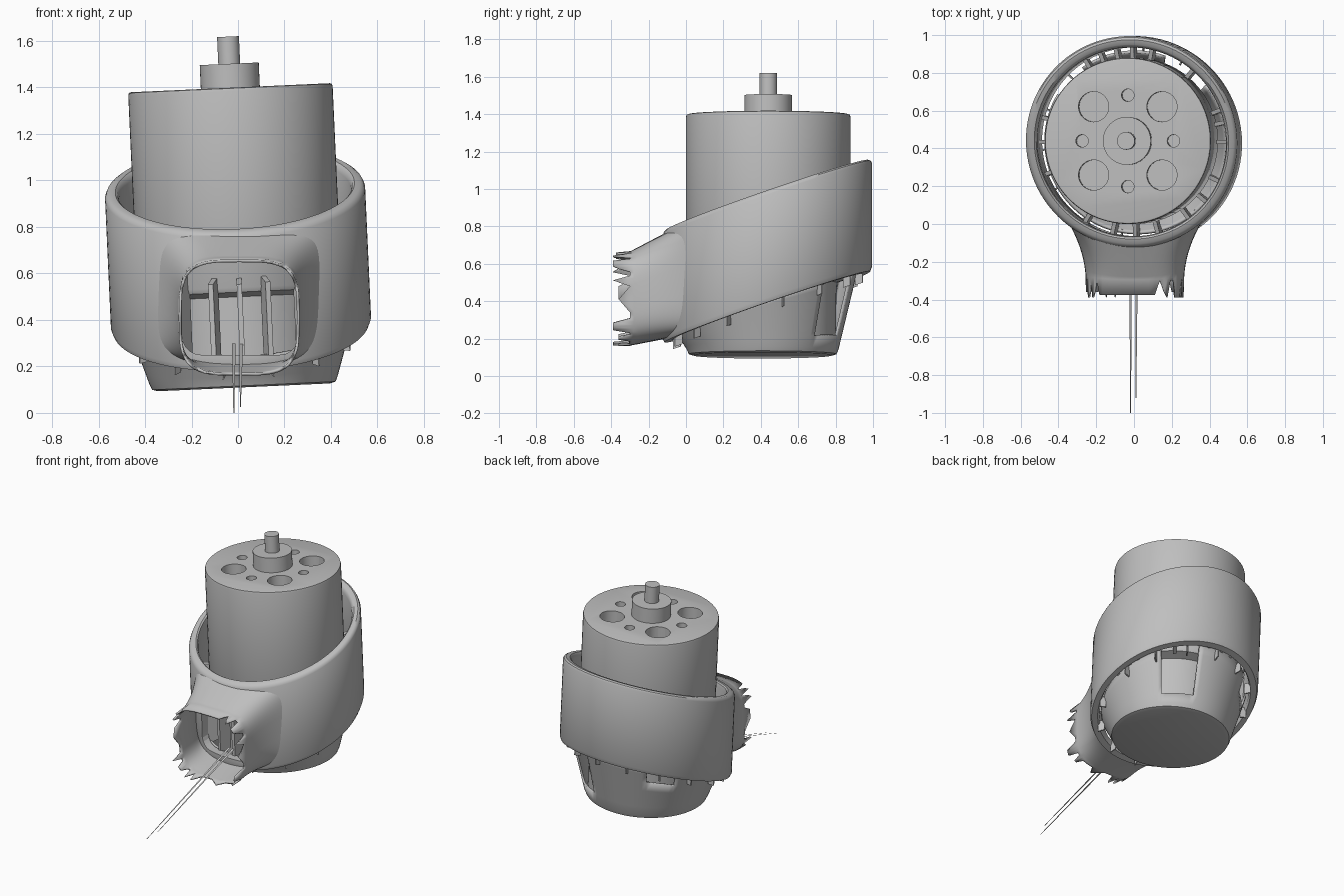
import bpy, bmesh, math, random
from mathutils import Matrix, Vector

random.seed(4)
if "Cube" in bpy.data.objects:
    bpy.data.objects.remove(bpy.data.objects["Cube"])

grey = bpy.data.materials.new("plain_grey")
grey.use_nodes = True
grey.diffuse_color = (0.52, 0.52, 0.52, 1)
grey.node_tree.nodes["Principled BSDF"].inputs["Base Color"].default_value = (0.52, 0.52, 0.52, 1)

# Shared frame of motor and holder: leans slightly to one side
FRAME = Matrix.Translation((0.025, 0.41, 0.12)) @ Matrix.Rotation(math.radians(-2.6), 4, 'Y')
SLOPE = 0.345


def activate(ob):
    bpy.ops.object.select_all(action='DESELECT')
    ob.select_set(True)
    bpy.context.view_layer.objects.active = ob


def finish(name, bm, matrix=None, smooth=True):
    bmesh.ops.recalc_face_normals(bm, faces=bm.faces[:])
    if matrix:
        bm.transform(matrix)
    mesh = bpy.data.meshes.new(name)
    bm.to_mesh(mesh)
    bm.free()
    ob = bpy.data.objects.new(name, mesh)
    bpy.context.collection.objects.link(ob)
    mesh.materials.append(grey)
    if smooth:
        activate(ob)
        bpy.ops.object.shade_smooth_by_angle(angle=math.radians(35))
    return ob


def skin(rows, wrap_rows=False, skip=None):
    """Quads between closed rows of points."""
    bm = bmesh.new()
    vs = [[bm.verts.new(p) for p in row] for row in rows]
    n = len(vs[0])
    for i in range(len(vs) if wrap_rows else len(vs) - 1):
        a, b = vs[i], vs[(i + 1) % len(vs)]
        for j in range(n):
            if not (skip and skip(i, j)):
                k = (j + 1) % n
                bm.faces.new((a[j], a[k], b[k], b[j]))
    return bm, vs


def lathe(name, profile, centre_y, segs=72):
    angles = [math.tau * j / segs for j in range(segs)]
    bm, vs = skin([[(r * math.cos(a), centre_y + r * math.sin(a), z) for a in angles]
                   for r, z in profile])
    bm.faces.new(vs[0])
    bm.faces.new(vs[-1])
    return finish(name, bm, FRAME)


def modify(ob, kind, **settings):
    mod = ob.modifiers.new(kind, kind)
    for key, value in settings.items():
        setattr(mod, key, value)
    activate(ob)
    bpy.ops.object.modifier_apply(modifier=mod.name)


def cut(ob, cutter):
    modify(ob, 'BOOLEAN', object=cutter, operation='DIFFERENCE', solver='EXACT')
    bpy.data.objects.remove(cutter)


# Motor body, hub and shaft
MY = 0.03
motor = lathe("motor_body", [(0.36, 0.03), (0.365, 0.38), (0.43, 0.40), (0.44, 0.42),
                             (0.44, 1.265), (0.437, 1.277), (0.428, 1.28)], MY)
lathe("motor_hub", [(0.127, 1.26), (0.127, 1.383)], MY, 48)
lathe("motor_shaft", [(0.047, 1.37), (0.047, 1.5)], MY, 32)

# Mounting holes in the motor face
bm = bmesh.new()
for k in range(4):
    for angle, dist, radius, depth in ((45, 0.256, 0.08, 0.1), (0, 0.242, 0.033, 0.12)):
        a = math.radians(angle + 90 * k)
        pos = Matrix.Translation((dist * math.cos(a), MY + dist * math.sin(a), 1.3))
        bmesh.ops.create_cone(bm, cap_ends=True, segments=32, radius1=radius,
                              radius2=radius, depth=2 * depth, matrix=pos)
cut(motor, finish("hole_cutter", bm, FRAME, False))
activate(motor)
bpy.ops.object.shade_smooth_by_angle(angle=math.radians(35))

# Slanted collar around the motor
SEGS = 96
CY = 0.025


def collar_z(y, t):
    return 0.241 + SLOPE * y + 0.6 * t


section = [(0.56, 0.04), (0.56, 0.96), (0.553, 0.985), (0.54, 1), (0.515, 1), (0.505, 0.985),
           (0.5, 0.95), (0.5, 0.03), (0.51, 0), (0.55, 0)]
rows = []
for r, t in section:
    ring = []
    for j in range(SEGS):
        a = math.tau * j / SEGS
        y = CY + r * math.sin(a)
        ring.append((r * math.cos(a), y, collar_z(y, t)))
    rows.append(ring)
collar = finish("slanted_collar", skin(rows, True)[0], FRAME)

# Opening through the collar into the neck
bm = bmesh.new()
bmesh.ops.create_cube(bm, size=1, matrix=Matrix.Translation((0.01, -0.1, 0.45)) @
                      Matrix.Diagonal((0.5, 0.3, 0.4, 1)))
side_edges = [e for e in bm.edges if abs(e.verts[0].co.y - e.verts[1].co.y) > 0.1]
bmesh.ops.bevel(bm, geom=side_edges, offset=0.08, segments=5, affect='EDGES', profile=0.5)
cut(collar, finish("opening_cutter", bm, None, False))
activate(collar)
bpy.ops.object.shade_smooth_by_angle(angle=math.radians(35))

# Flaring neck with a torn front edge
N, STEPS = 64, 14


def power(c, p):
    return math.copysign(abs(c) ** p, c)


rows = []
for i in range(STEPS + 1):
    s = i / STEPS
    row = []
    for j in range(N):
        a = math.tau * j / N
        u, v = power(math.cos(a), 0.55), power(math.sin(a), 0.55)
        half = 0.26 + 0.19 * (1 - s) ** 2
        root_y = 0.435 - math.sqrt(0.535 ** 2 - (0.45 * u) ** 2)
        end_y = -0.31
        if i == STEPS:
            end_y = -0.375 if v > 0.9 and u < 0.5 else random.choice((-0.39, -0.36, -0.3, -0.3))
        y = root_y + (end_y - root_y) * s
        root_z = 0.52 + SLOPE * root_y + 0.285 * v
        end_z = 0.41 + 0.25 * v
        row.append((0.005 + half * u, y, root_z + (end_z - root_z) * s))
    rows.append(row)
neck = finish("torn_neck", skin(rows)[0])
modify(neck, 'SOLIDIFY', thickness=0.012, offset=-1)

# Tapered cup under the collar, with windows
CUP_ROWS = 6


def window(i, j):
    deg = 360 * (j + 0.5) / SEGS
    return (i >= 3 and 42 < deg < 72) or (i >= 6 and 122 < deg < 148)


rows = []
for r, z in ((0.37, -0.01), (0.395, -0.003)):
    rows.append([(r * math.cos(math.tau * j / SEGS), r * math.sin(math.tau * j / SEGS), z)
                 for j in range(SEGS)])
for i in range(CUP_ROWS + 1):
    f = i / CUP_ROWS
    row = []
    for j in range(SEGS):
        a = math.tau * j / SEGS
        top_r = 0.487 + 0.022 * math.sin(a)
        r = 0.405 + (top_r - 0.405) * f
        top_z = collar_z(top_r * math.sin(a), 0.06)
        row.append((r * math.cos(a), r * math.sin(a), 0.02 + (top_z - 0.02) * f))
    rows.append(row)
bm, vs = skin(rows, skip=window)
bm.faces.new(vs[0])
cup = finish("tapered_cup", bm, FRAME)
modify(cup, 'SOLIDIFY', thickness=0.015, offset=-1)


# Radial ribs between motor and collar, and small fins under the collar
def fins(name, angles, r0, r1, t0, t1, width):
    bm = bmesh.new()
    for deg in angles:
        rot = Matrix.Rotation(math.radians(deg), 4, 'Z')
        made = bmesh.ops.create_cube(bm, size=1)["verts"]
        for v in made:
            r = r1 if v.co.x > 0 else r0
            t = t1 if v.co.z > 0 else t0
            p = rot @ Vector((r, v.co.y * width, 0))
            p.y += CY
            v.co = (p.x, p.y, collar_z(p.y, t))
    return finish(name, bm, FRAME, False)


fins("inner_ribs", (0, 12, 20, 50, 78, 90, 100, 110, 120, 165, 180, 200, 238, 256,
                    270, 284, 305, 320, 335), 0.42, 0.51, 0.04, 0.6, 0.022)
fins("collar_fins", range(10, 360, 25), 0.47, 0.512, -0.08, 0.05, 0.008)

# Two flat sliver strips trailing from the neck
for name, x, tip_x, tip_y in (("left_strip", 0.014, 0.01, -0.92), ("right_strip", -0.018, -0.018, -1.0)):
    bm = bmesh.new()
    points = ((x - 0.008, -0.07), (x + 0.008, -0.07), (tip_x + 0.002, tip_y), (tip_x - 0.002, tip_y))
    bm.faces.new([bm.verts.new((px, py, 0.32 * (py + 1))) for px, py in points])
    finish(name, bm, None, False)
